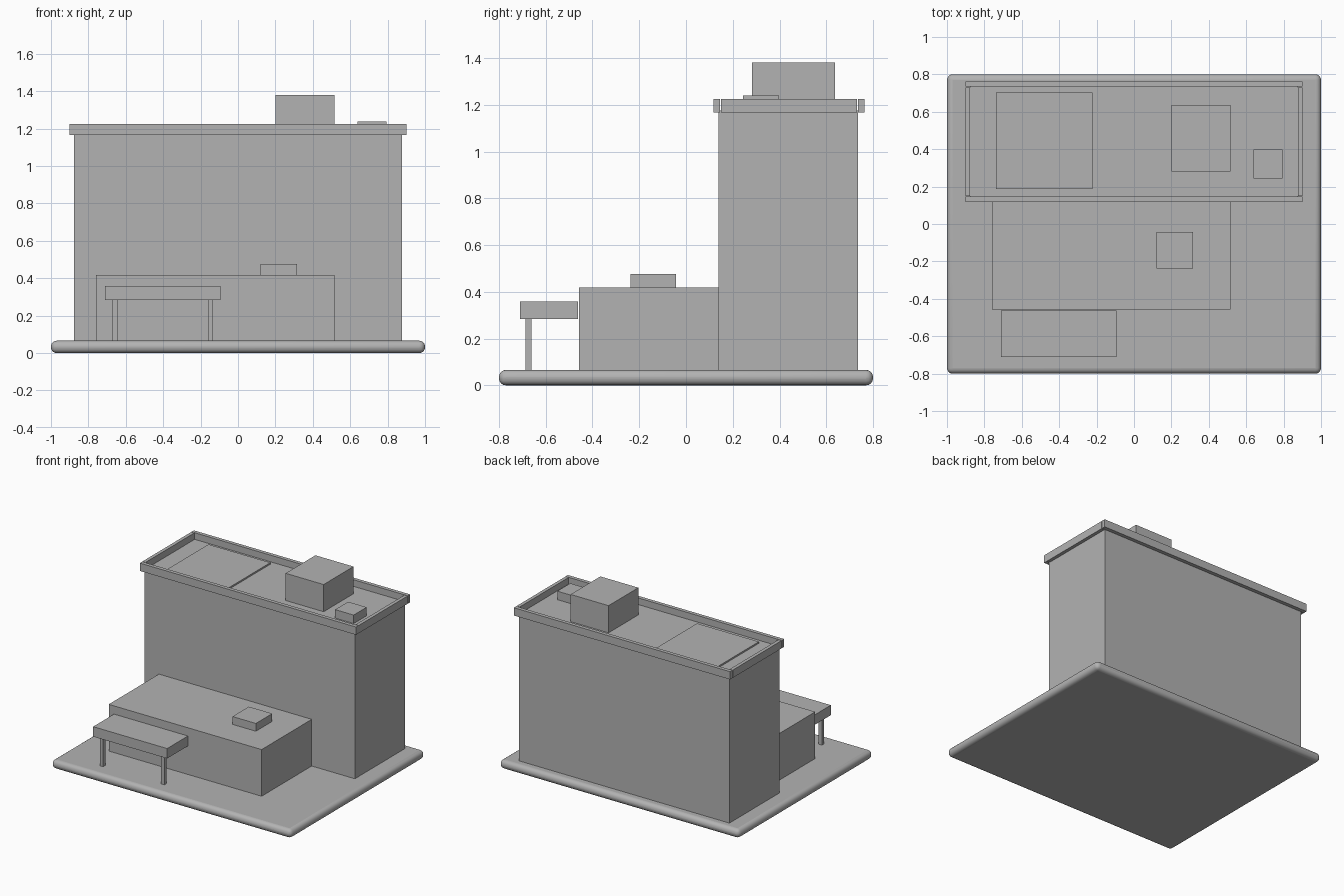
import bpy
import bmesh
from mathutils import Vector

old = bpy.data.objects.get("Cube")
if old:
    bpy.data.objects.remove(old, do_unlink=True)

# One plain grey for the whole massing model
grey = bpy.data.materials.new("plain grey")
grey.use_nodes = True
COLOUR = (0.45, 0.45, 0.45, 1)
grey.diffuse_color = COLOUR
grey.node_tree.nodes["Principled BSDF"].inputs["Base Color"].default_value = COLOUR


def box(name, x, y, z):
    """Box given by its (low, high) extent on each axis."""
    low, high = (Vector(corner) for corner in zip(x, y, z))
    bm = bmesh.new()
    bmesh.ops.create_cube(bm, size=1)
    for v in bm.verts:
        v.co = (low + high) / 2 + v.co * (high - low)
    mesh = bpy.data.meshes.new(name)
    bm.to_mesh(mesh)
    bm.free()
    mesh.materials.append(grey)
    obj = bpy.data.objects.new(name, mesh)
    bpy.context.collection.objects.link(obj)
    return obj


GROUND = 0.066
ROOF = 1.175
ANNEX_TOP = 0.418
PARAPET = (1.166, 1.225)

# Rounded ground slab
slab = box("ground_slab", (-1, 1), (-0.8, 0.8), (0, GROUND))
bevel = slab.modifiers.new("rounded edges", 'BEVEL')
bevel.width = 0.03
bevel.segments = 4
bpy.context.view_layer.objects.active = slab
slab.select_set(True)
bpy.ops.object.shade_smooth_by_angle()

# Main block and low front annex
box("main_block", (-0.877, 0.877), (0.14, 0.735), (GROUND, ROOF))
box("front_annex", (-0.758, 0.517), (-0.457, 0.14), (GROUND, ANNEX_TOP))

# Parapet around the main roof
box("parapet_front", (-0.902, 0.902), (0.118, 0.146), PARAPET)
box("parapet_back", (-0.902, 0.902), (0.735, 0.763), PARAPET)
for side, x in (("right", (-0.902, -0.876)), ("left", (0.876, 0.902))):
    box("parapet_" + side, x, (0.15, 0.731), PARAPET)

# Rooftop panel, stair housing and vents
box("roof_panel", (-0.738, -0.222), (0.186, 0.702), (ROOF, ROOF + 0.012))
box("stair_housing", (0.2, 0.517), (0.282, 0.637), (ROOF, 1.38))
box("roof_vent", (0.64, 0.795), (0.243, 0.398), (ROOF, 1.239))
box("annex_vent", (0.12, 0.315), (-0.237, -0.042), (ANNEX_TOP, 0.477))

# Entrance canopy on two posts
box("canopy", (-0.711, -0.094), (-0.71, -0.462), (0.284, 0.359))
for side, x in (("right", -0.671), ("left", -0.16)):
    box("canopy_post_" + side, (x, x + 0.027), (-0.687, -0.66), (GROUND, 0.284))
